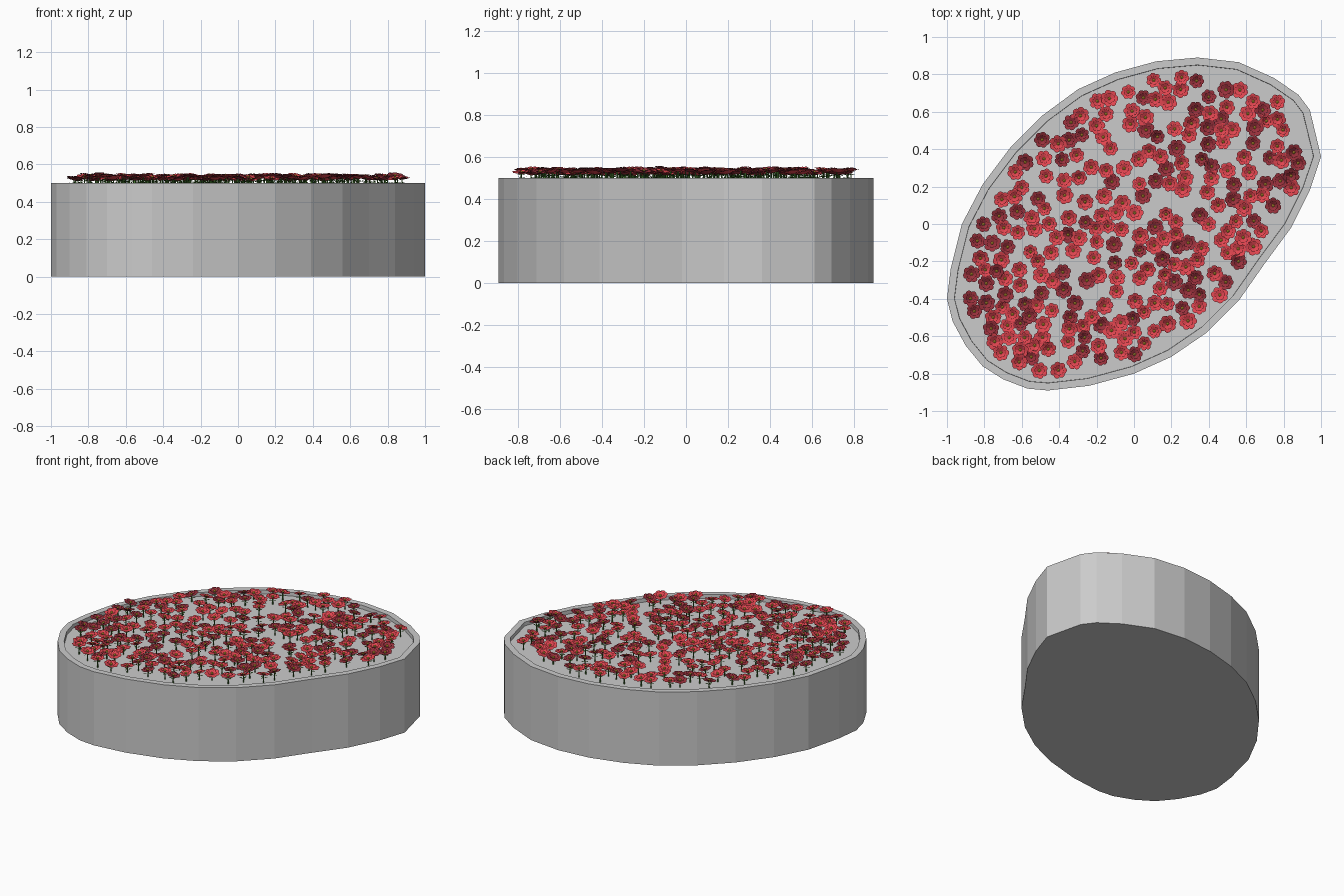
import bpy, bmesh, math, random
from mathutils import Vector, Matrix

if "Cube" in bpy.data.objects:
    bpy.data.objects.remove(bpy.data.objects["Cube"])

random.seed(7)
RIM_Z, SOIL_Z = 0.5, 0.475

OUTLINE = [(1.0, .36), (.94, .61), (.88, .69), (.75, .78), (.56, .865), (.34, .89), (.12, .87),
           (-.10, .81), (-.30, .72), (-.49, .58), (-.66, .41), (-.81, .21), (-.92, 0),
           (-.98, -.24), (-1.0, -.40), (-.97, -.52), (-.90, -.65), (-.81, -.76), (-.70, -.83),
           (-.57, -.88), (-.46, -.89), (-.24, -.865), (0, -.80), (.20, -.71), (.39, -.58),
           (.56, -.41), (.70, -.21), (.84, -.02), (.94, .18)]


def material(name, color):
    m = bpy.data.materials.new(name)
    m.diffuse_color = (*color, 1)
    m.use_nodes = True
    m.node_tree.nodes["Principled BSDF"].inputs["Base Color"].default_value = m.diffuse_color
    return m


def finish(bm, name, mats=()):
    me = bpy.data.meshes.new(name)
    bm.to_mesh(me)
    bm.free()
    for m in mats:
        me.materials.append(m)
    ob = bpy.data.objects.new(name, me)
    bpy.context.collection.objects.link(ob)
    return ob


# planter: extruded outline with a raised rim and a sunken bed
bm = bmesh.new()
base = bm.faces.new([bm.verts.new((x, y, 0)) for x, y in OUTLINE])
ext = bmesh.ops.extrude_face_region(bm, geom=[base], use_keep_orig=True)["geom"]
bmesh.ops.translate(bm, vec=(0, 0, RIM_Z), verts=[v for v in ext if isinstance(v, bmesh.types.BMVert)])
bmesh.ops.recalc_face_normals(bm, faces=bm.faces)
top = max(bm.faces, key=lambda f: f.calc_center_median().z)
bmesh.ops.inset_individual(bm, faces=[top], thickness=0.04)
bed = max((f for f in bm.faces if f.normal.z > .9), key=lambda f: f.calc_area())
bed = bmesh.ops.inset_individual(bm, faces=[bed], thickness=0.001) and bed
bmesh.ops.translate(bm, vec=(0, 0, SOIL_Z - RIM_Z), verts=bed.verts)
finish(bm, "planter")


# scatter: distance to the outline keeps the plants off the rim
def inside(p, margin):
    for i, a in enumerate(OUTLINE):
        a, b = Vector(a), Vector(OUTLINE[(i + 1) % len(OUTLINE)])
        e = (b - a).normalized()
        if e.x * (p.y - a.y) - e.y * (p.x - a.x) < margin:
            return False
    return True


points = []
for _ in range(20000):
    p = Vector((random.uniform(-1, 1), random.uniform(-.9, .9)))
    if inside(p, 0.09) and all((p - q).length > 0.06 for q in points):
        points.append(p)
    if len(points) == 250:
        break


def face(bm, M, pts, mat):
    bm.faces.new([bm.verts.new(M @ Vector(p)) for p in pts]).material_index = mat


# one petal: cupped blade made of two quads and a tip
def petal(bm, M, r, w, lift, mat):
    rows = [[M @ Vector((t * r, s * h * w, z * lift)) for s in (-1, 1)]
            for t, h, z in ((.1, .25, 0), (.55, .9, .6), (.85, .8, 1), (1, .3, 1))]
    vs = [[bm.verts.new(c) for c in row] for row in rows]
    for a, b in zip(vs, vs[1:]):
        bm.faces.new((a[0], b[0], b[1], a[1])).material_index = mat


def flower(bm, M, s, mat):
    for n, r, w, lift, z in ((7, .046, .019, .011, 0), (6, .029, .012, .013, .003)):
        off = random.random()
        for i in range(n):
            R = Matrix.Rotation(math.tau * (i + off) / n, 4, 'Z')
            petal(bm, M @ Matrix.Translation((0, 0, z)) @ R, r * s, w * s, lift, mat)
    bmesh.ops.create_icosphere(bm, subdivisions=1, radius=.009,
                               matrix=M @ Matrix.Translation((0, 0, .009)))
    for f in bm.faces:
        if f.material_index == 0:
            f.material_index = 3


mats = [material("spare_yellow", (.8, .5, .05)), material("petal_red", (.75, .06, .08)),
        material("petal_dark_red", (.32, .03, .045)), material("flower_center", (.8, .5, .05))]
blooms, stems = bmesh.new(), bmesh.new()
for p in points:
    one = bmesh.new()
    z = random.uniform(.512, .534)
    tilt = Matrix.Rotation(random.uniform(0, .3), 4, Vector((random.uniform(-1, 1), random.uniform(-1, 1), .01)))
    flower(one, Matrix.Translation((p.x, p.y, z)) @ tilt, random.uniform(.85, 1.05),
           2 if random.random() < .35 else 1)
    tmp = bpy.data.meshes.new("tmp")
    one.to_mesh(tmp)
    one.free()
    blooms.from_mesh(tmp)
    bpy.data.meshes.remove(tmp)
    # stem and two small leaves
    h = z - SOIL_Z + .003
    bmesh.ops.create_cone(stems, segments=5, radius1=.004, radius2=.003, depth=h,
                          matrix=Matrix.Translation((p.x, p.y, SOIL_Z + h / 2)))
    a = random.uniform(0, math.tau)
    for k in range(3):
        L = Matrix.Translation((p.x, p.y, z - .02)) @ Matrix.Rotation(a + k * math.tau / 3, 4, 'Z')
        face(stems, L, [(0, 0, 0), (.014, -.006, .006), (.028, 0, .008), (.014, .006, .006)], 0)

finish(blooms, "flower_heads", mats)
finish(stems, "flower_stems", [material("stem_green", (.06, .2, .03))])
